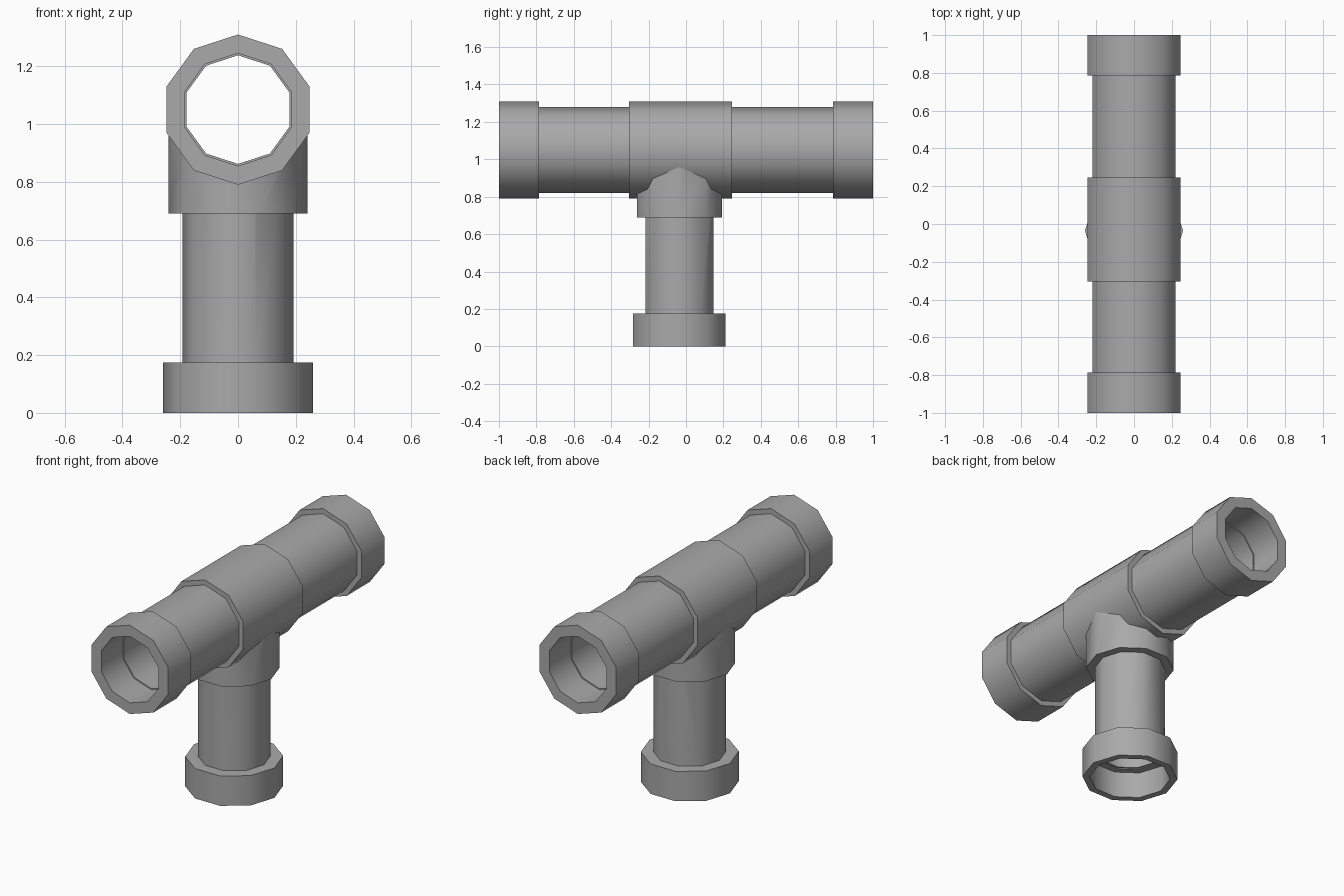
import bpy, bmesh, math

SIDES = 10
RUN_Z = 1.05      # height of the horizontal run's axis
STEM_Y = -0.035   # position of the vertical stem's axis

if "Cube" in bpy.data.objects:
    bpy.data.objects.remove(bpy.data.objects["Cube"])

grey = bpy.data.materials.new("pipe grey")
grey.use_nodes = True
colour = (0.4, 0.4, 0.4, 1)
grey.diffuse_color = colour
grey.node_tree.nodes["Principled BSDF"].inputs["Base Color"].default_value = colour


def run_point(r, t, a):
    return (r * math.sin(a), t, RUN_Z + r * math.cos(a))


def stem_point(r, t, a):
    return (r * math.cos(a), STEM_Y + r * math.sin(a), t)


def lathe(name, profile, place):
    """Revolve a closed (radius, distance along axis) outline."""
    bm = bmesh.new()
    rings = [[bm.verts.new(place(r, t, math.tau * i / SIDES)) for r, t in profile]
             for i in range(SIDES)]
    n = len(profile)
    for i in range(SIDES):
        a, b = rings[i], rings[(i + 1) % SIDES]
        for j in range(n):
            k = (j + 1) % n
            bm.faces.new((a[j], a[k], b[k], b[j]))
    bmesh.ops.recalc_face_normals(bm, faces=bm.faces)
    mesh = bpy.data.meshes.new(name)
    bm.to_mesh(mesh)
    bm.free()
    mesh.materials.append(grey)
    obj = bpy.data.objects.new(name, mesh)
    bpy.context.collection.objects.link(obj)
    return obj


def tube(name, outer, inner, start, end, place):
    return lathe(name, [(outer, start), (outer, end), (inner, end), (inner, start)], place)


# Horizontal run: pipe, middle sleeve and end collars
parts = [
    tube("run_pipe", 0.23, 0.188, -0.8, 0.8, run_point),
    tube("tee_sleeve", 0.26, 0.21, -0.305, 0.245, run_point),
    tube("front_collar", 0.26, 0.195, -1, -0.787, run_point),
    tube("back_collar", 0.26, 0.195, 0.787, 1, run_point),
]

# Vertical stem: socket under the sleeve, pipe, and stepped foot collar
socket = tube("stem_socket", 0.24, 0.18, 0.69, 1.05, stem_point)
stem = tube("stem_pipe", 0.192, 0.17, 0.16, 0.83, stem_point)
foot = lathe("foot_collar", [(0.26, 0), (0.26, 0.175), (0.18, 0.175),
                             (0.18, 0.155), (0.22, 0.155), (0.22, 0)], stem_point)
parts += [socket, stem, foot]

# Trim the stem where it meets the wall of the run
bpy.ops.mesh.primitive_cylinder_add(vertices=SIDES, radius=0.24, depth=1.2,
                                    location=(0, 0, RUN_Z), rotation=(math.pi / 2, 0, 0))
cutter = bpy.context.object
cutter.name = "trim_cutter"
cutter.hide_render = True
for part in (socket, stem):
    mod = part.modifiers.new("trim", "BOOLEAN")
    mod.operation = "DIFFERENCE"
    mod.solver = "EXACT"
    mod.object = cutter
    bpy.context.view_layer.objects.active = part
    bpy.ops.object.modifier_apply(modifier=mod.name)
bpy.data.objects.remove(cutter)

# Smooth round walls, sharp rims
bpy.ops.object.select_all(action="DESELECT")
for part in parts:
    part.select_set(True)
bpy.context.view_layer.objects.active = parts[0]
bpy.ops.object.shade_smooth_by_angle(angle=math.radians(40))
